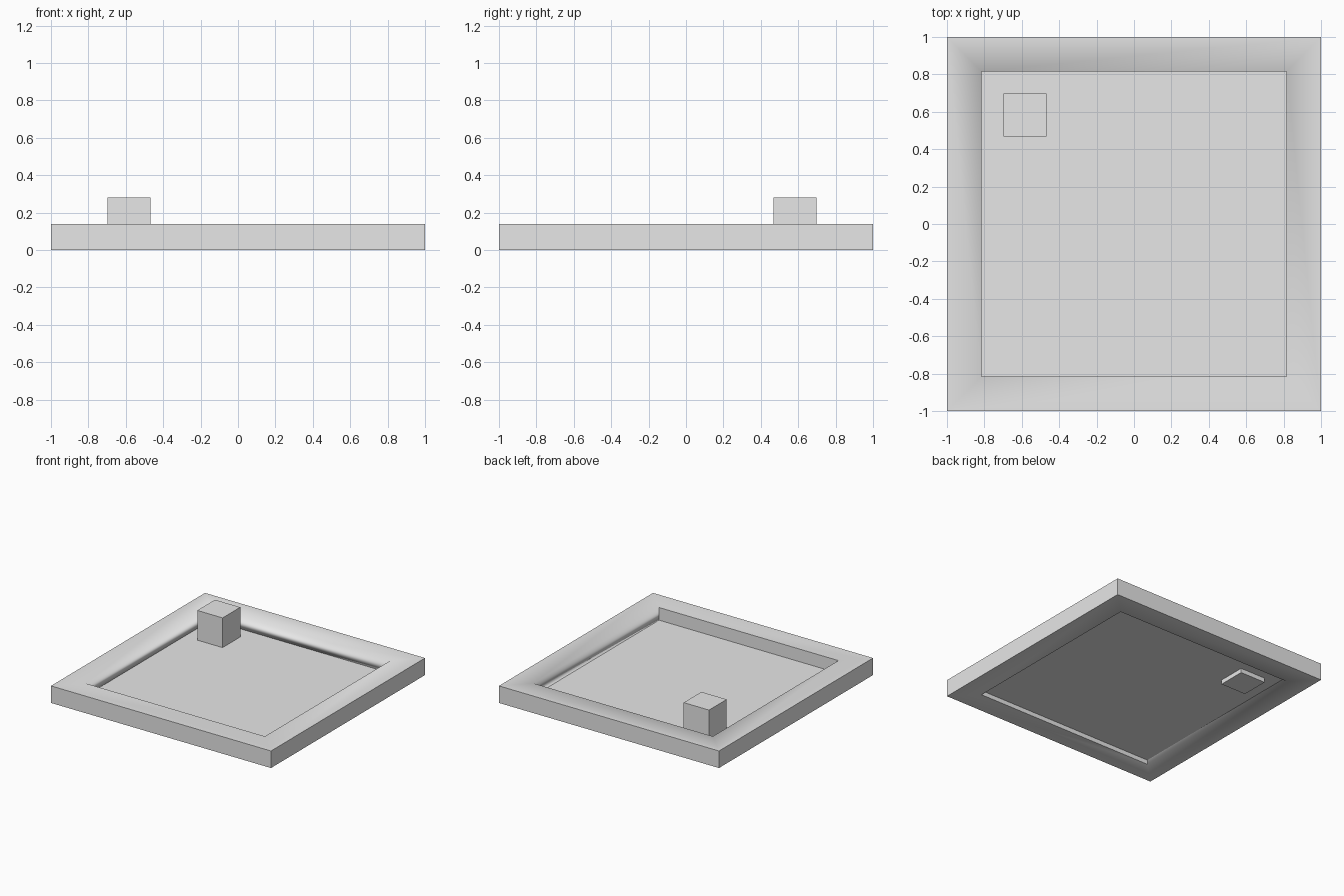
import bpy
import bmesh

cube = bpy.data.objects.get("Cube")
if cube:
    bpy.data.objects.remove(cube, do_unlink=True)

OUTER, INNER = 1.0, 0.815
RIM_H, FLOOR_Z = 0.14, 0.036

grey = bpy.data.materials.new("light_grey")
grey.use_nodes = True
grey.diffuse_color = (0.8, 0.8, 0.8, 1)
grey.node_tree.nodes["Principled BSDF"].inputs["Base Color"].default_value = (0.8, 0.8, 0.8, 1)


def add_object(name, bm):
    mesh = bpy.data.meshes.new(name)
    bm.to_mesh(mesh)
    bm.free()
    mesh.materials.append(grey)
    obj = bpy.data.objects.new(name, mesh)
    bpy.context.collection.objects.link(obj)
    return obj


def square_loop(bm, half, z):
    corners = [(-1, -1), (1, -1), (1, 1), (-1, 1)]
    return [bm.verts.new((x * half, y * half, z)) for x, y in corners]


# Square frame: soft inner border, crisp outer walls and front inner wall
bm = bmesh.new()
loops = [square_loop(bm, half, z) for half, z in
         ((OUTER, 0), (OUTER, RIM_H), (INNER, RIM_H), (INNER, 0))]
for ring in range(4):
    lower, upper = loops[ring], loops[(ring + 1) % 4]
    for side in range(4):
        nxt = (side + 1) % 4
        face = bm.faces.new((lower[side], lower[nxt], upper[nxt], upper[side]))
        face.smooth = not (ring == 0 or (ring == 2 and side == 0))
for edge in bm.edges:
    edge.smooth = all(face.smooth for face in edge.link_faces)
add_object("frame", bm)

# Recessed floor panel
bm = bmesh.new()
bm.faces.new(square_loop(bm, INNER, FLOOR_Z))
add_object("floor_panel", bm)

# Corner block passing through the floor
bm = bmesh.new()
bmesh.ops.create_cube(bm, size=1)
block = add_object("corner_block", bm)
block.scale = (0.23, 0.23, 0.28)
block.location = (-0.583, 0.583, 0.14)
